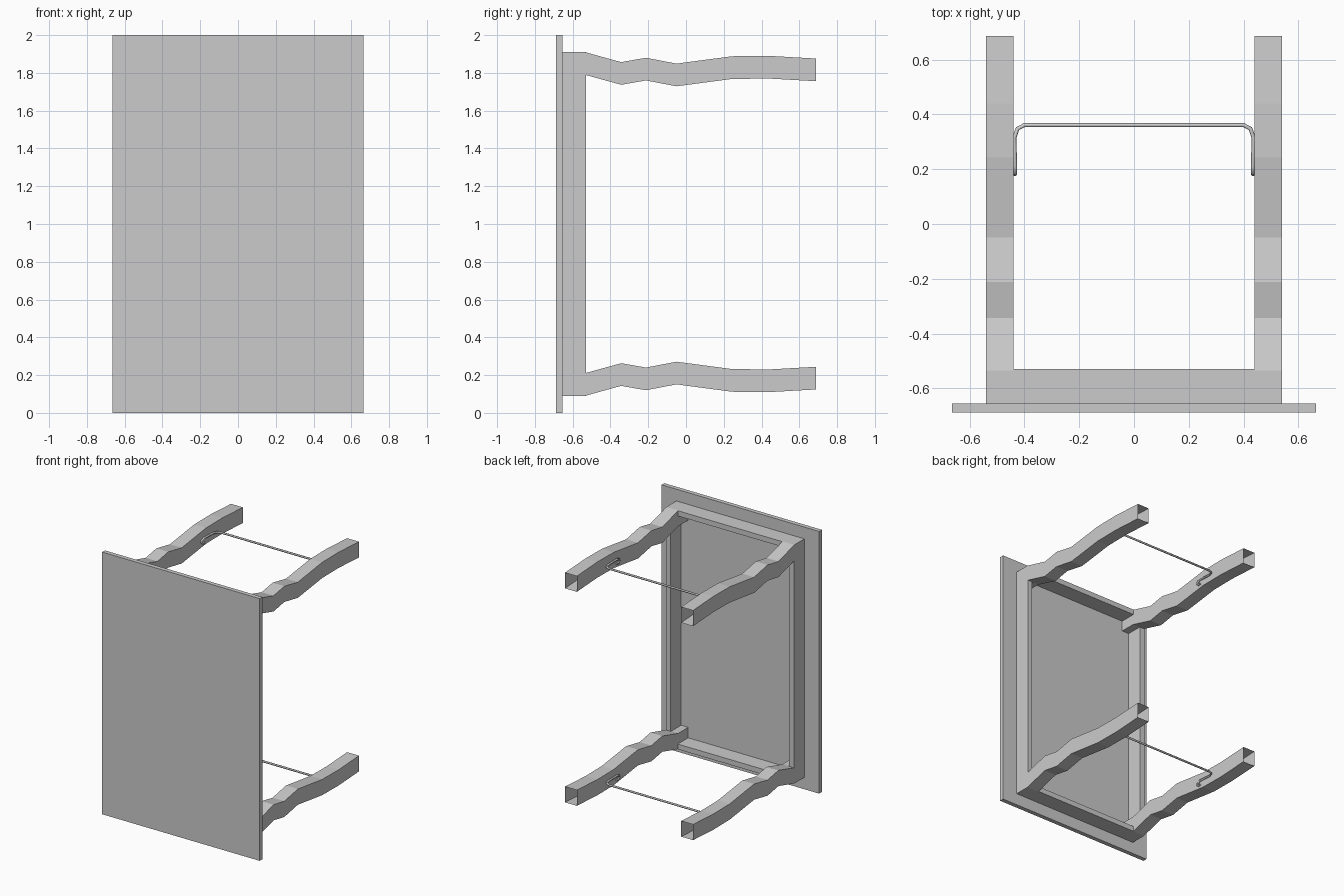
import bpy
import bmesh

if "Cube" in bpy.data.objects:
    bpy.data.objects.remove(bpy.data.objects["Cube"])

grey = bpy.data.materials.new("plain grey")
grey.use_nodes = True
grey.diffuse_color = (0.6, 0.6, 0.6, 1)
grey.node_tree.nodes["Principled BSDF"].inputs["Base Color"].default_value = (0.6, 0.6, 0.6, 1)


def add_mesh(name, bm):
    bmesh.ops.recalc_face_normals(bm, faces=bm.faces)
    mesh = bpy.data.meshes.new(name)
    bm.to_mesh(mesh)
    bm.free()
    mesh.materials.append(grey)
    obj = bpy.data.objects.new(name, mesh)
    bpy.context.collection.objects.link(obj)
    return obj


def box(name, low, high):
    bm = bmesh.new()
    bmesh.ops.create_cube(bm, size=1)
    for v in bm.verts:
        v.co = [(a + b) / 2 + c * (b - a) for a, b, c in zip(low, high, v.co)]
    return add_mesh(name, bm)


# Main dimensions
BACK = -0.655          # rear face of the table top
RAIL_END = -0.53       # depth of the apron
OUT, INN = 0.54, 0.44  # leg sides
LEG_H = 0.12
RAIL = 0.04            # apron thickness
Z_OUT = 0.91           # apron and leg reach from mid height

# Wavy leg outline: depth, distance of the outer edge from mid height
LEG_PATH = [(BACK, 0.91), (-0.535, 0.91), (-0.343, 0.857), (-0.212, 0.88),
            (-0.05, 0.849), (0.243, 0.888), (0.44, 0.89), (0.687, 0.876)]


def leg(name, sx, sz):
    """Square tube along the wavy outline, open at the foot."""
    bm = bmesh.new()
    rings = []
    for y, h in LEG_PATH:
        corners = [(OUT, h), (INN, h), (INN, h - LEG_H), (OUT, h - LEG_H)]
        rings.append([bm.verts.new((sx * x, y, 1 + sz * z)) for x, z in corners])
    for a, b in zip(rings, rings[1:]):
        for i in range(4):
            j = (i + 1) % 4
            bm.faces.new((a[i], a[j], b[j], b[i]))
    bm.faces.new(rings[0])
    add_mesh(name, bm)


def wire(name, z):
    """Thin cross bar whose ends bend along the legs and curl into hooks."""
    half = [(0.40, 0.361, 0), (0.425, 0.348, 0), (0.437, 0.315, 0),
            (0.434, 0.21, 0.004), (0.434, 0.187, -0.004), (0.434, 0.182, -0.018),
            (0.434, 0.195, -0.03), (0.434, 0.215, -0.028)]
    path = [(-x, y, h) for x, y, h in reversed(half)] + half
    curve = bpy.data.curves.new(name, "CURVE")
    curve.dimensions = "3D"
    curve.bevel_depth = 0.0075
    curve.bevel_resolution = 1
    curve.use_fill_caps = True
    spline = curve.splines.new("POLY")
    spline.points.add(len(path) - 1)
    for p, (x, y, h) in zip(spline.points, path):
        p.co = (x, y, z + h, 1)
    curve.materials.append(grey)
    obj = bpy.data.objects.new(name, curve)
    bpy.context.collection.objects.link(obj)
    bpy.ops.object.select_all(action="DESELECT")
    obj.select_set(True)
    bpy.context.view_layer.objects.active = obj
    bpy.ops.object.convert(target="MESH")


# Table top, standing on its edge
box("table_top", (-0.665, -0.688, 0), (0.665, BACK, 2))

# Legs and the apron between them
for sz, level in ((1, "upper"), (-1, "lower")):
    for sx, side in ((1, "left"), (-1, "right")):
        leg(f"{level}_{side}_leg", sx, sz)
    z0, z1 = sorted((1 + sz * Z_OUT, 1 + sz * (Z_OUT - RAIL)))
    box(f"{level}_apron", (-INN, BACK, z0), (INN, RAIL_END, z1))
for sx, side in ((1, "left"), (-1, "right")):
    x0, x1 = sorted((sx * OUT, sx * (OUT - RAIL)))
    reach = Z_OUT - LEG_H
    box(f"{side}_apron", (x0, BACK, 1 - reach), (x1, RAIL_END, 1 + reach))

# Wire cross bars
wire("upper_wire", 1.82)
wire("lower_wire", 0.17)
